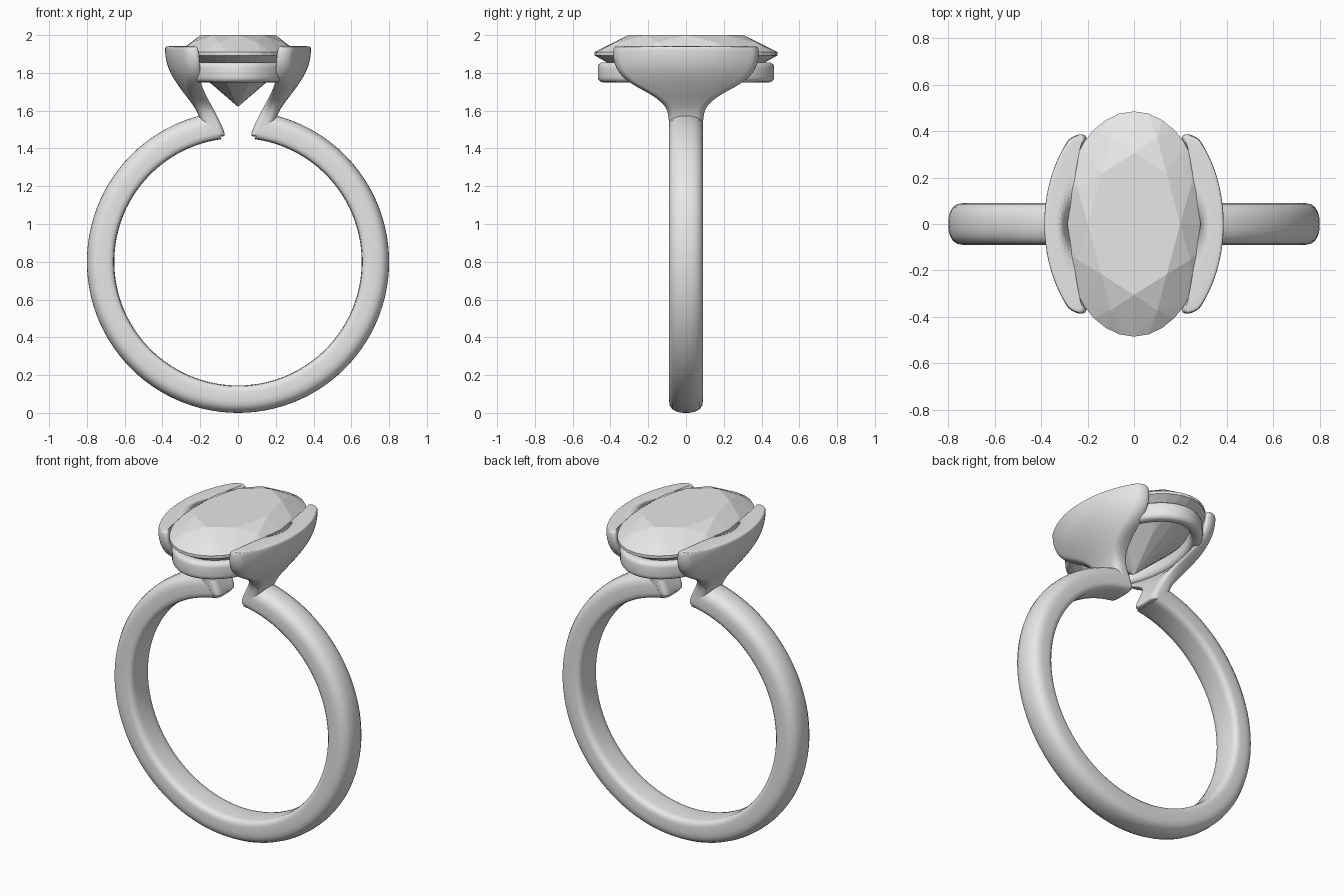
import bpy, bmesh
from math import sin, cos, pi, radians, sqrt

cube = bpy.data.objects.get("Cube")
if cube:
    bpy.data.objects.remove(cube, do_unlink=True)

grey = bpy.data.materials.new("light_grey")
grey.use_nodes = True
grey.diffuse_color = (0.8, 0.8, 0.8, 1)
grey.node_tree.nodes["Principled BSDF"].inputs["Base Color"].default_value = (0.8, 0.8, 0.8, 1)


def finish(bm, name, smooth=None, subdivide=0):
    bmesh.ops.recalc_face_normals(bm, faces=bm.faces[:])
    mesh = bpy.data.meshes.new(name)
    bm.to_mesh(mesh)
    bm.free()
    mesh.materials.append(grey)
    obj = bpy.data.objects.new(name, mesh)
    bpy.context.collection.objects.link(obj)
    if subdivide:
        mod = obj.modifiers.new("Subdivision", "SUBSURF")
        mod.levels = mod.render_levels = subdivide
    if smooth:
        bpy.ops.object.select_all(action="DESELECT")
        obj.select_set(True)
        bpy.context.view_layer.objects.active = obj
        bpy.ops.object.shade_smooth_by_angle(angle=radians(smooth))
    return obj


def loft(loops, closed=False):
    """Skin closed loops of points; join the last to the first or cap both ends."""
    bm = bmesh.new()
    rings = [[bm.verts.new(p) for p in loop] for loop in loops]
    pairs = list(zip(rings, rings[1:]))
    if closed:
        pairs.append((rings[-1], rings[0]))
    for a, b in pairs:
        for i in range(len(a)):
            j = (i + 1) % len(a)
            bm.faces.new((a[i], a[j], b[j], b[i]))
    if not closed:
        bm.faces.new(rings[0])
        bm.faces.new(rings[-1])
    return bm


def rounded_rect(hw, hh, r, long_steps=1, corner_steps=4):
    """Rounded rectangle, with extra points along its two long sides."""
    pts = []
    for k, (sx, sy) in enumerate(((1, 1), (-1, 1), (-1, -1), (1, -1))):
        for i in range(corner_steps + 1):
            a = pi / 2 * (k + i / corner_steps)
            pts.append((sx * (hw - r) + r * cos(a), sy * (hh - r) + r * sin(a)))
        if k % 2 == 0:
            for i in range(1, long_steps):
                pts.append((sx * (hw - r) * (1 - 2 * i / long_steps), sy * hh))
    return pts


# Open band: half profile as (radius, y), ends cut on a slant
CENTRE = 0.80
half = [(0.655, 0.0), (0.656, 0.05), (0.66, 0.076), (0.672, 0.087), (0.69, 0.09), (0.735, 0.09),
        (0.76, 0.086), (0.78, 0.073), (0.793, 0.05), (0.799, 0.025), (0.80, 0.0)]
section = half + [(r, -y) for r, y in half[-2:0:-1]]
loops = []
for i in range(97):
    loop = []
    for r, y in section:
        start = radians(7.5 + 6.5 * (r - 0.655) / 0.145)
        a = start + (2 * pi - 2 * start) * i / 96
        loop.append((r * sin(a), y, CENTRE + r * cos(a)))
    loops.append(loop)
finish(loft(loops), "band", 40)

# Flared claws: rows of (z, half width, outer x, inner x)
rows = [(1.462, 0.082, 0.15, 0.078), (1.47, 0.088, 0.165, 0.068), (1.52, 0.09, 0.19, 0.086),
        (1.59, 0.092, 0.212, 0.122), (1.64, 0.12, 0.245, 0.152), (1.69, 0.19, 0.285, 0.19),
        (1.74, 0.29, 0.322, 0.245), (1.79, 0.348, 0.354, 0.278), (1.84, 0.377, 0.376, 0.298),
        (1.89, 0.387, 0.386, 0.308), (1.925, 0.385, 0.388, 0.312), (1.939, 0.38, 0.385, 0.316),
        (1.942, 0.368, 0.374, 0.327)]


def plan_curve(y):
    return 0.38 * (1 - sqrt(1 - (y / 0.53) ** 2))


for side, name in ((1, "left_claw"), (-1, "right_claw")):
    loops = []
    for z, hw, outer, inner in rows:
        thick = (outer - inner) / 2
        pts = rounded_rect(hw, thick, min(thick * 0.95, 0.034), 10)
        loops.append([(side * ((outer + inner) / 2 + t - plan_curve(y)), y, z) for y, t in pts])
    finish(loft(loops), name, 50, 2)

# Oval gallery rail under the stone
loops = []
for i in range(64):
    a = 2 * pi * i / 64
    loops.append([((0.268 + t) * cos(a), (0.432 + t) * sin(a), 1.803 + h)
                  for t, h in rounded_rect(0.035, 0.053, 0.028)])
finish(loft(loops, closed=True), "gallery_rail", 50)

# Faceted oval stone: hull of rings given as (count, turn, scale, z)
bm = bmesh.new()
for count, turn, scale, z in ((8, 0, 0.63, 2.0), (8, 22.5, 0.83, 1.962), (32, 0, 1, 1.91),
                              (32, 0, 1, 1.893), (8, 22.5, 0.5, 1.75), (1, 0, 0, 1.62)):
    for i in range(count):
        a = 2 * pi * i / count + radians(turn)
        bm.verts.new((0.316 * scale * cos(a), 0.485 * scale * sin(a), z))
bmesh.ops.convex_hull(bm, input=bm.verts[:])
bmesh.ops.dissolve_limit(bm, angle_limit=radians(0.5), verts=bm.verts[:], edges=bm.edges[:])
finish(bm, "oval_stone")
